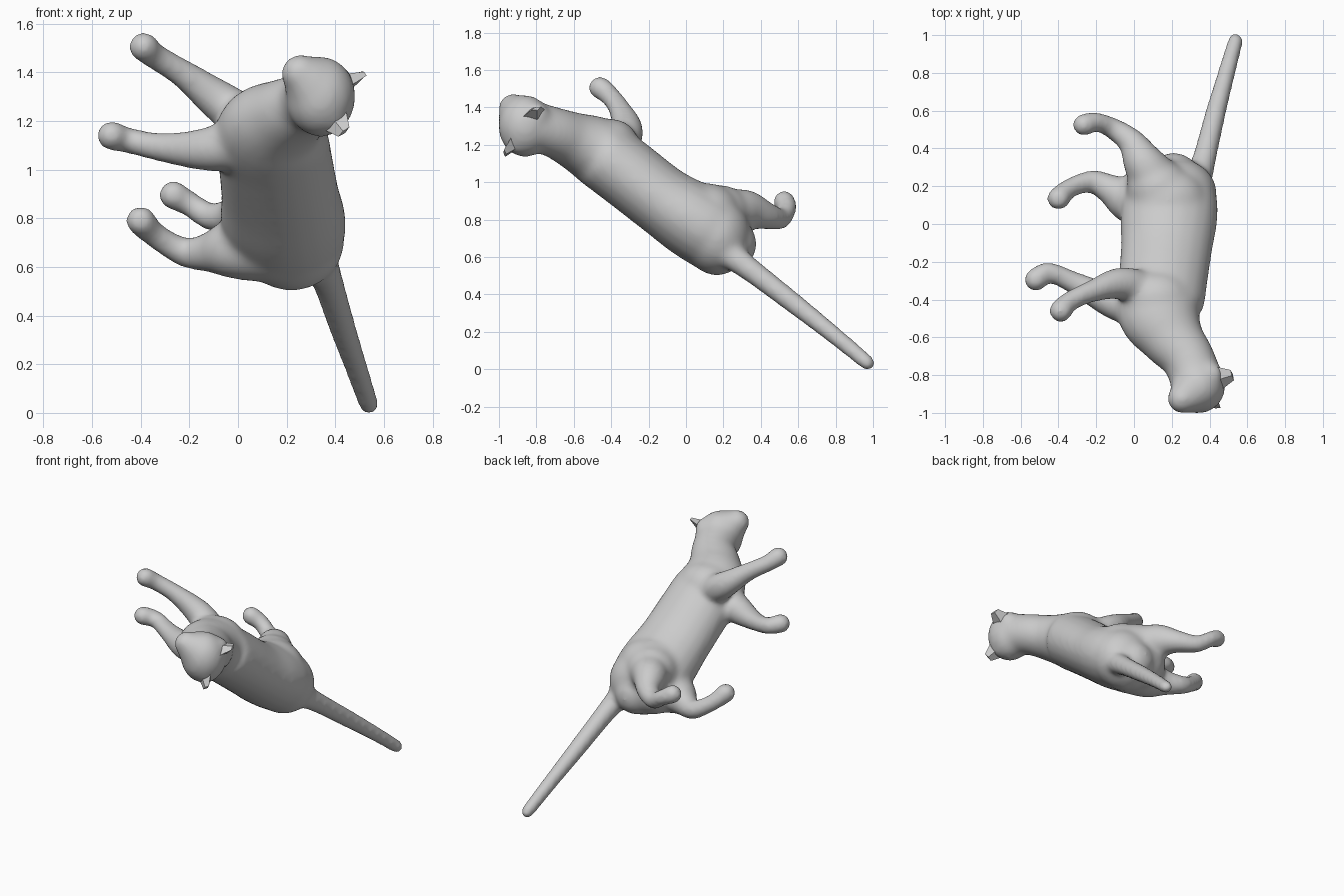
import bpy, bmesh, math
from mathutils import Vector, Matrix

fur = bpy.data.materials.new("grey fur")
fur.diffuse_color = (0.6, 0.6, 0.6, 1)
SIDES = 20


def spline(pts, steps=5):
    """Catmull-Rom through points that carry position and radii."""
    p = [Vector(q) for q in pts]
    p = [p[0] * 2 - p[1]] + p + [p[-1] * 2 - p[-2]]
    out = []
    for i in range(1, len(p) - 2):
        a, b, c, d = p[i - 1:i + 3]
        for k in range(steps):
            t = k / steps
            out.append(0.5 * (2 * b + (c - a) * t + (2 * a - 5 * b + 4 * c - d) * t * t
                              + (3 * b - a - 3 * c + d) * t ** 3))
    return out + [p[-2]]


def ball(bm, centre, radii):
    m = Matrix.Translation(centre) @ Matrix.Diagonal((*radii, 1))
    bmesh.ops.create_icosphere(bm, subdivisions=3, radius=1, matrix=m)


def tube(bm, pts, ref):
    """Tapered limb; each point is x, y, z, radius along ref, radius across."""
    s, ref = spline(pts), Vector(ref)
    rings = []
    for i, q in enumerate(s):
        t = Vector(s[min(i + 1, len(s) - 1)][:3]) - Vector(s[max(i - 1, 0)][:3])
        t.normalize()
        u = (ref - t * t.dot(ref)).normalized()
        v = t.cross(u)
        rings.append([bm.verts.new(Vector(q[:3]) + u * q[3] * math.cos(a) + v * q[4] * math.sin(a))
                      for a in (2 * math.pi * k / SIDES for k in range(SIDES))])
    for r0, r1 in zip(rings, rings[1:]):
        for k in range(SIDES):
            n = (k + 1) % SIDES
            bm.faces.new((r0[k], r0[n], r1[n], r1[k]))
    bm.faces.new(rings[0][::-1])
    bm.faces.new(rings[-1])
    for q in (pts[0], pts[-1]):
        r = min(q[3], q[4])
        ball(bm, q[:3], (r, r, r))


def finish(bm, name):
    bmesh.ops.recalc_face_normals(bm, faces=bm.faces)
    me = bpy.data.meshes.new(name)
    bm.to_mesh(me)
    bm.free()
    me.materials.append(fur)
    ob = bpy.data.objects.new(name, me)
    bpy.context.collection.objects.link(ob)
    return ob


bm = bmesh.new()
# torso from rump to neck
tube(bm, [(0.21, 0.24, 0.67, 0.18, 0.14), (0.195, 0.16, 0.72, 0.245, 0.20),
          (0.185, 0.03, 0.80, 0.258, 0.205), (0.172, -0.13, 0.905, 0.243, 0.188),
          (0.15, -0.33, 1.06, 0.236, 0.188), (0.14, -0.475, 1.165, 0.228, 0.185),
          (0.205, -0.605, 1.225, 0.172, 0.152), (0.285, -0.71, 1.268, 0.142, 0.135),
          (0.33, -0.82, 1.30, 0.14, 0.135)], (1, 0, 0))
# rump and right haunch
ball(bm, (0.22, 0.165, 0.71), (0.22, 0.185, 0.21))
ball(bm, (0.12, 0.20, 0.71), (0.18, 0.155, 0.17))
ball(bm, (0.18, 0.12, 0.83), (0.21, 0.18, 0.165))
ball(bm, (0.13, 0.19, 0.83), (0.17, 0.155, 0.155))
# skull, ear mounts and muzzle
ball(bm, (0.34, -0.86, 1.30), (0.145, 0.145, 0.168))
ball(bm, (0.405, -0.80, 1.355), (0.072, 0.072, 0.075))
ball(bm, (0.38, -0.895, 1.225), (0.072, 0.075, 0.078))
ball(bm, (0.255, -0.925, 1.395), (0.08, 0.08, 0.08))
ball(bm, (0.30, -0.89, 1.35), (0.11, 0.115, 0.12))
# right shoulder
ball(bm, (0.12, -0.40, 1.195), (0.19, 0.15, 0.145))
# limbs as x, y, z, radius: front right, front left, hind right, hind left, tail
limbs = [
    [(0.12, -0.38, 1.15, 0.10), (-0.06, -0.315, 1.27, 0.086), (-0.22, -0.355, 1.39, 0.058),
     (-0.34, -0.41, 1.465, 0.053), (-0.388, -0.46, 1.505, 0.061)],
    [(0.07, -0.45, 1.13, 0.12), (-0.11, -0.41, 1.085, 0.094), (-0.30, -0.32, 1.09, 0.06),
     (-0.45, -0.255, 1.12, 0.052), (-0.52, -0.295, 1.14, 0.061)],
    [(0.18, 0.16, 0.80, 0.14), (0.06, 0.31, 0.85, 0.115), (-0.01, 0.43, 0.82, 0.073),
     (-0.11, 0.505, 0.805, 0.056), (-0.20, 0.54, 0.86, 0.05), (-0.265, 0.525, 0.895, 0.06)],
    [(0.15, 0.12, 0.70, 0.17), (-0.02, 0.13, 0.675, 0.13), (-0.12, 0.18, 0.66, 0.082),
     (-0.22, 0.225, 0.66, 0.059), (-0.34, 0.19, 0.73, 0.051), (-0.40, 0.135, 0.79, 0.061)],
    [(0.31, 0.16, 0.67, 0.09), (0.365, 0.32, 0.55, 0.064), (0.43, 0.58, 0.35, 0.054),
     (0.49, 0.80, 0.175, 0.046), (0.538, 0.97, 0.034, 0.041)],
]
for i, limb in enumerate(limbs):
    tube(bm, [(*q, q[3]) if q[3] > 0.09 else (*q[:3], q[3] + 0.003, q[3] + 0.003) for q in limb],
         (1, 0, 0) if i == 4 else (0.1, 0.8, 0.6))
body = finish(bm, "cat_body")
# fuse everything into one soft skin
rm = body.modifiers.new("fuse", "REMESH")
rm.mode, rm.voxel_size, rm.use_smooth_shade = "VOXEL", 0.014, True
sm = body.modifiers.new("soften", "SMOOTH")
sm.factor, sm.iterations = 0.5, 28

# ears: flattened four-sided cones
face_dir = Vector((-0.6, -0.4, 0.65)).normalized()
for name, base, tip in (("right_ear", (0.42, -0.82, 1.355), (0.52, -0.80, 1.395)),
                        ("left_ear", (0.375, -0.90, 1.235), (0.435, -0.97, 1.155))):
    base, tip = Vector(base), Vector(tip)
    axis = (tip - base).normalized()
    depth = (face_dir - axis * axis.dot(face_dir)).normalized()
    wide = depth.cross(axis)
    bm = bmesh.new()
    low = [bm.verts.new(base + o) for o in (wide * 0.08, depth * 0.04, wide * -0.08, depth * -0.06)]
    top = [bm.verts.new(tip + o) for o in (wide * 0.03, depth * 0.008, wide * -0.03, depth * -0.012)]
    for k in range(4):
        n = (k + 1) % 4
        bm.faces.new((low[k], low[n], top[n], top[k]))
    bm.faces.new(low[::-1])
    bm.faces.new(top)
    finish(bm, name)
